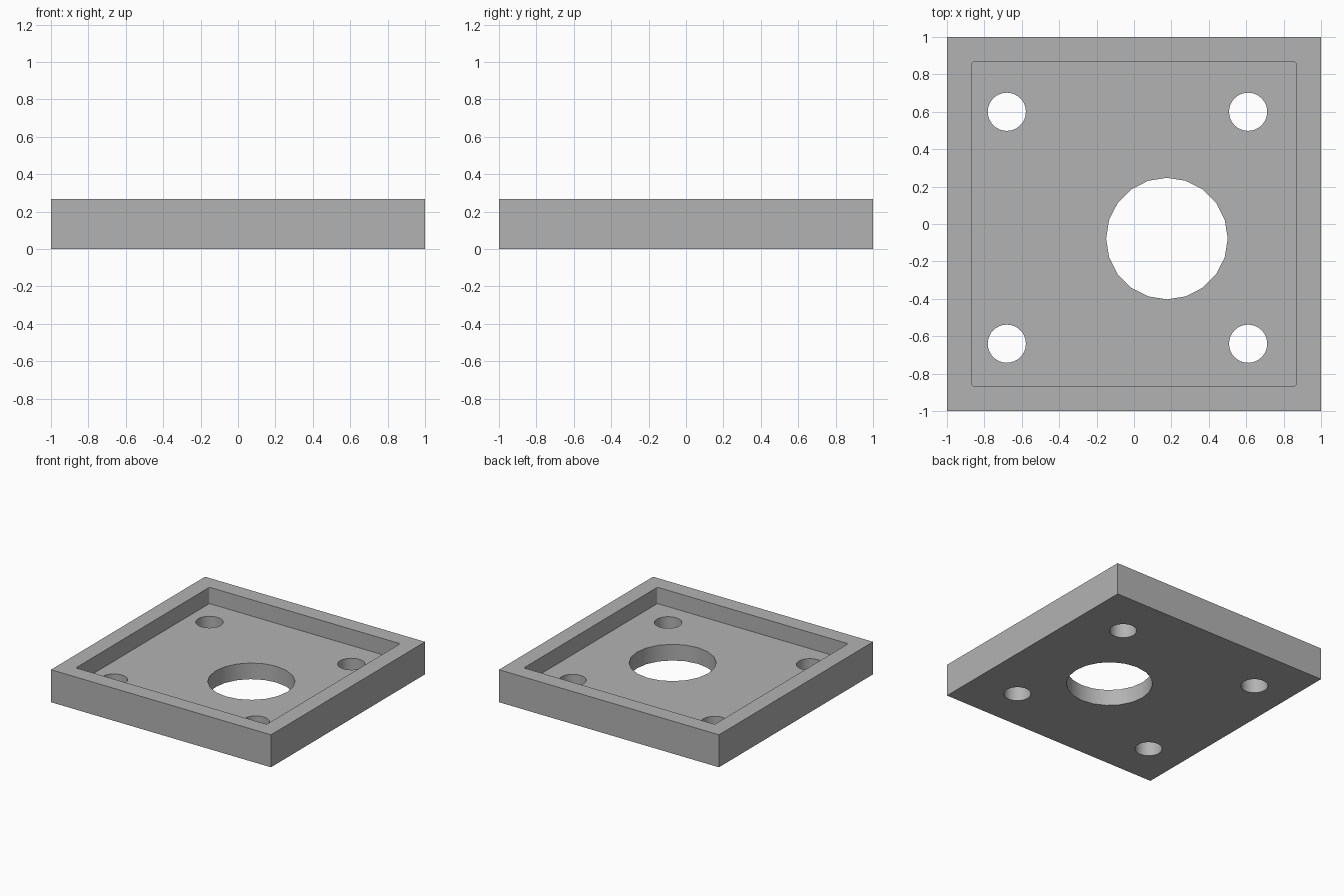
import bpy, bmesh, math

cube = bpy.data.objects.get("Cube")
if cube:
    bpy.data.objects.remove(cube, do_unlink=True)

HEIGHT, FLOOR = 0.267, 0.133
RIM_INNER = 0.867

grey = bpy.data.materials.new("plain grey")
grey.use_nodes = True
grey.diffuse_color = (0.45, 0.45, 0.45, 1)
grey.node_tree.nodes["Principled BSDF"].inputs["Base Color"].default_value = grey.diffuse_color


def add_object(name, bm):
    mesh = bpy.data.meshes.new(name)
    bm.to_mesh(mesh)
    bm.free()
    mesh.materials.append(grey)
    obj = bpy.data.objects.new(name, mesh)
    bpy.context.collection.objects.link(obj)
    return obj


def block(name, half, z0, z1, corner=0):
    """Square block, with optionally rounded upright edges."""
    bm = bmesh.new()
    bmesh.ops.create_cube(bm, size=1)
    for v in bm.verts:
        v.co = (v.co.x * 2 * half, v.co.y * 2 * half, z0 if v.co.z < 0 else z1)
    if corner:
        upright = [e for e in bm.edges if abs(e.verts[0].co.z - e.verts[1].co.z) > 0.01]
        bmesh.ops.bevel(bm, geom=upright, offset=corner, segments=3,
                        profile=0.5, affect='EDGES')
    return add_object(name, bm)


def drill(name, x, y, radius, sides):
    """Upright cylinder that passes right through the floor."""
    bm = bmesh.new()
    bmesh.ops.create_cone(bm, cap_ends=True, segments=sides, radius1=radius,
                          radius2=radius, depth=1)
    bmesh.ops.translate(bm, verts=bm.verts, vec=(x, y, 0))
    return add_object(name, bm)


# Tray body
tray = block("tray", 1, 0, HEIGHT)

# Pocket, large off-centre opening and four mounting holes
cutters = [block("pocket_cutter", RIM_INNER, FLOOR, HEIGHT + 0.2, 0.012),
           drill("opening_cutter", 0.176, -0.078, 0.325, 20)]
for x in (-0.68, 0.61):
    for y in (0.60, -0.64):
        cutters.append(drill("hole_cutter", x, y, 0.102, 32))

bpy.ops.object.select_all(action='DESELECT')
bpy.context.view_layer.objects.active = tray
tray.select_set(True)
for cutter in cutters:
    cutter.hide_render = True
    cut = tray.modifiers.new("cut", 'BOOLEAN')
    cut.operation = 'DIFFERENCE'
    cut.solver = 'EXACT'
    cut.object = cutter
    bpy.ops.object.modifier_apply(modifier=cut.name)
    bpy.data.objects.remove(cutter, do_unlink=True)

# Smooth hole walls, crisp rims
bpy.ops.object.shade_smooth_by_angle(angle=math.radians(35))
